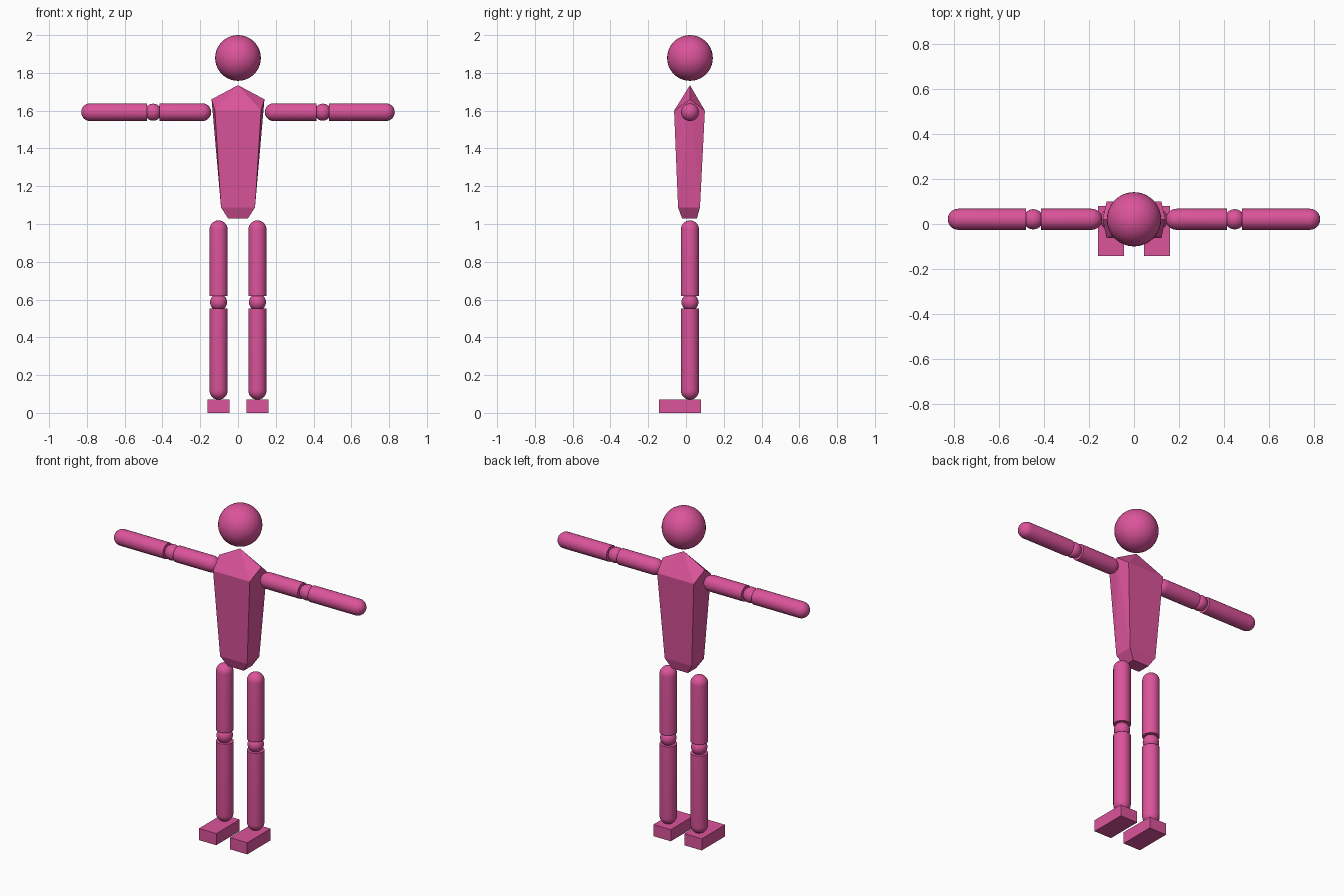
import bpy, bmesh, math
from mathutils import Matrix, Vector

cube = bpy.data.objects.get("Cube")
if cube:
    bpy.data.objects.remove(cube, do_unlink=True)

pink = bpy.data.materials.new("pink")
pink.use_nodes = True
color = (0.71, 0.088, 0.325, 1)
pink.diffuse_color = color
pink.node_tree.nodes["Principled BSDF"].inputs["Base Color"].default_value = color

MID_Y = 0.021  # depth of the body's centre line


def finish(name, bm, smooth=True):
    bmesh.ops.recalc_face_normals(bm, faces=bm.faces)
    mesh = bpy.data.meshes.new(name)
    bm.to_mesh(mesh)
    bm.free()
    mesh.materials.append(pink)
    obj = bpy.data.objects.new(name, mesh)
    bpy.context.collection.objects.link(obj)
    if smooth:
        bpy.ops.object.select_all(action="DESELECT")
        obj.select_set(True)
        bpy.context.view_layer.objects.active = obj
        bpy.ops.object.shade_smooth_by_angle(angle=math.radians(35))
    return obj


def ball(name, center, radius):
    bm = bmesh.new()
    bmesh.ops.create_uvsphere(bm, u_segments=32, v_segments=20, radius=radius,
                              matrix=Matrix.Translation(center))
    finish(name, bm)


def limb(name, flat_end, round_end, radius):
    """Rod with a flat joint end and a hemispherical far end."""
    start, end = Vector(flat_end), Vector(round_end)
    axis = end - start
    straight = axis.length - radius
    profile = [(0, 0), (radius, 0)]
    for i in range(9):
        a = math.pi / 2 * i / 8
        profile.append((radius * math.cos(a), straight + radius * math.sin(a)))
    bm = bmesh.new()
    verts = [bm.verts.new((r, 0, h)) for r, h in profile]
    edges = [bm.edges.new(pair) for pair in zip(verts, verts[1:])]
    bmesh.ops.spin(bm, geom=verts + edges, cent=(0, 0, 0), axis=(0, 0, 1),
                   angle=math.tau, steps=32)
    bmesh.ops.remove_doubles(bm, verts=bm.verts, dist=0.0001)
    turn = axis.to_track_quat("Z", "Y").to_matrix().to_4x4()
    bm.transform(Matrix.Translation(start) @ turn)
    finish(name, bm)


def box(name, low, high):
    low, high = Vector(low), Vector(high)
    bm = bmesh.new()
    bmesh.ops.create_cube(bm, size=1, matrix=Matrix.Translation((low + high) / 2)
                          @ Matrix.Diagonal((*(high - low), 1)))
    finish(name, bm, smooth=False)


def torso():
    bm = bmesh.new()

    def ring(half_width, front, back, z):
        corners = [(-half_width, front), (half_width, front),
                   (half_width, back), (-half_width, back)]
        return [bm.verts.new((x, y, z)) for x, y in corners]

    chest = ring(0.122, -0.063, 0.1, 1.6)
    waist = ring(0.09, -0.042, 0.074, 1.088)
    hips = ring(0.053, -0.021, 0.058, 1.03)
    neck = bm.verts.new((0, MID_Y, 1.735))
    shoulders = {1: bm.verts.new((0.14, MID_Y, 1.66)),
                 3: bm.verts.new((-0.14, MID_Y, 1.66))}
    for i in range(4):
        j = (i + 1) % 4
        bm.faces.new((hips[i], hips[j], waist[j], waist[i]))
        if i in shoulders:
            # Sides fan out from the shoulder point
            tip = shoulders[i]
            for a, b in ((chest[i], waist[i]), (waist[i], waist[j]),
                         (waist[j], chest[j]), (neck, chest[i]), (chest[j], neck)):
                bm.faces.new((tip, a, b))
        else:
            bm.faces.new((waist[i], waist[j], chest[j], chest[i]))
            bm.faces.new((chest[i], chest[j], neck))
    bm.faces.new(hips)
    finish("torso", bm, smooth=False)


# Head and body
ball("head", (0, MID_Y, 1.879), 0.121)
torso()

# Arms, legs and feet on both sides
for side, s in (("left", 1), ("right", -1)):
    arm_z, leg_x = 1.592, s * 0.103
    limb(side + "_upper_arm", (s * 0.415, MID_Y, arm_z), (s * 0.142, MID_Y, arm_z), 0.047)
    ball(side + "_elbow", (s * 0.449, MID_Y, arm_z), 0.045)
    limb(side + "_forearm", (s * 0.482, MID_Y, arm_z), (s * 0.83, MID_Y, arm_z), 0.047)
    limb(side + "_thigh", (leg_x, MID_Y, 0.62), (leg_x, MID_Y, 1.019), 0.048)
    ball(side + "_knee", (leg_x, MID_Y, 0.586), 0.045)
    limb(side + "_shin", (leg_x, MID_Y, 0.552), (leg_x, MID_Y, 0.07), 0.048)
    box(side + "_foot", (leg_x - 0.058, -0.142, 0), (leg_x + 0.058, 0.08, 0.07))
